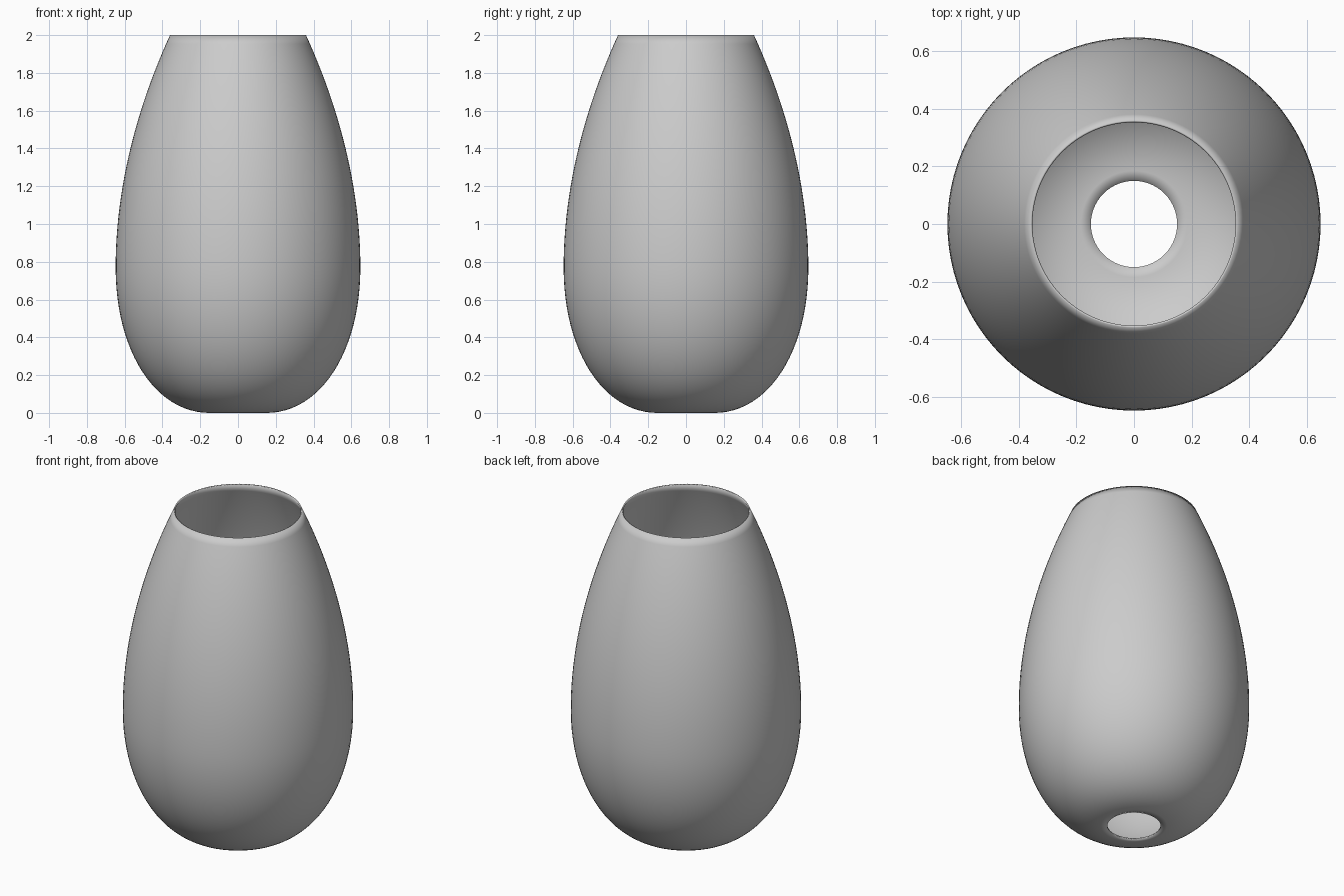
import bpy
import bmesh
from math import tau
from mathutils import Vector
from mathutils.geometry import interpolate_bezier

SIDES = 96
WALL = 0.008

cube = bpy.data.objects.get("Cube")
if cube:
    bpy.data.objects.remove(cube, do_unlink=True)

# Plain grey surface
grey = bpy.data.materials.new("plain_grey")
grey.use_nodes = True
colour = (0.6, 0.6, 0.6, 1)
grey.diffuse_color = colour
grey.node_tree.nodes["Principled BSDF"].inputs["Base Color"].default_value = colour


def arc(start, handle_a, handle_b, end, steps):
    points = [Vector((x, 0, z)) for x, z in (start, handle_a, handle_b, end)]
    return interpolate_bezier(*points, steps)


# Wall profile: rounded base up to the belly, then the taper to the mouth
base = arc((0.15, 0), (0.44, 0), (0.648, 0.33), (0.648, 0.77), 25)
taper = arc((0.648, 0.77), (0.648, 1.2), (0.53, 1.63), (0.36, 2), 25)
profile = base + taper[1:]

# Spin the profile into an open shell with a hole in the base
bm = bmesh.new()
verts = [bm.verts.new(p) for p in profile]
edges = [bm.edges.new(pair) for pair in zip(verts, verts[1:])]
bmesh.ops.spin(bm, geom=verts + edges, cent=(0, 0, 0), axis=(0, 0, 1),
               angle=tau, steps=SIDES, use_merge=True)
bmesh.ops.remove_doubles(bm, verts=bm.verts, dist=0.0001)

# Make the faces point outward, so the thickness goes inward
bm.normal_update()
belly = max(bm.faces, key=lambda f: f.calc_center_median().xy.length)
if belly.normal.xy.dot(belly.calc_center_median().xy) < 0:
    bmesh.ops.reverse_faces(bm, faces=bm.faces)
for face in bm.faces:
    face.smooth = True

mesh = bpy.data.meshes.new("vase_shell")
bm.to_mesh(mesh)
bm.free()
mesh.materials.append(grey)
vase = bpy.data.objects.new("vase_shell", mesh)
bpy.context.collection.objects.link(vase)

# Thin wall, smooth over the rim
wall = vase.modifiers.new("wall", "SOLIDIFY")
wall.thickness = WALL
wall.offset = -1
